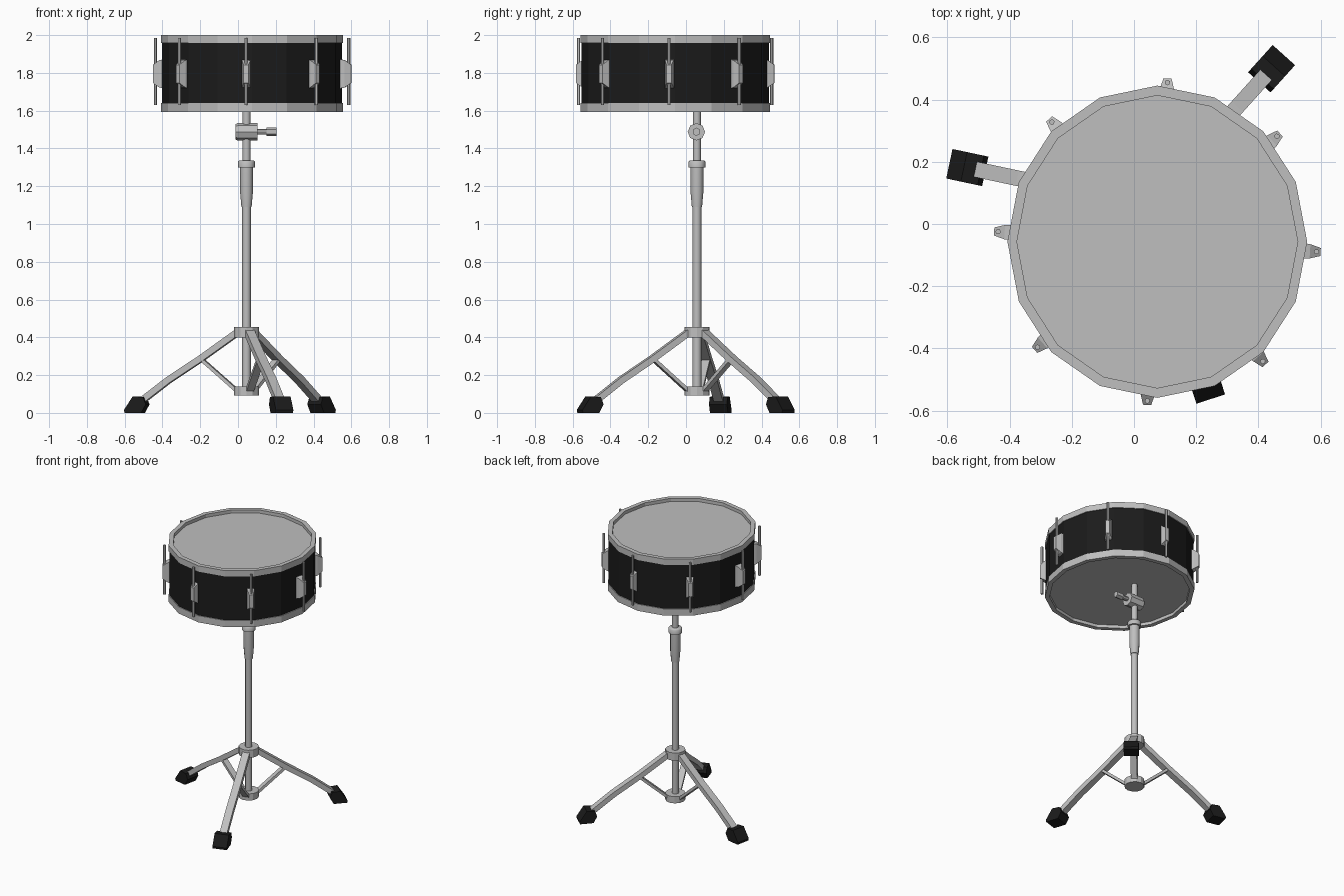
import bpy, bmesh, math
from mathutils import Vector, Matrix

if "Cube" in bpy.data.objects:
    bpy.data.objects.remove(bpy.data.objects["Cube"])


def material(name, v):
    m = bpy.data.materials.new(name)
    m.diffuse_color = (v, v, v, 1)
    m.use_nodes = True
    m.node_tree.nodes["Principled BSDF"].inputs["Base Color"].default_value = m.diffuse_color
    return m


METAL = material("light grey metal", 0.52)
BLACK = material("black", 0.011)

DRUM = Vector((0.075, -0.057, 0))    # drum axis
POLE = Vector((0.045, 0.058, 0))     # stand axis


def finish(name, bm, mat, matrix=Matrix(), smooth=False):
    bmesh.ops.recalc_face_normals(bm, faces=bm.faces)
    me = bpy.data.meshes.new(name)
    bm.to_mesh(me)
    bm.free()
    me.transform(matrix)
    me.materials.append(mat)
    for p in me.polygons:
        p.use_smooth = False
    ob = bpy.data.objects.new(name, me)
    bpy.context.collection.objects.link(ob)
    if smooth:
        bpy.ops.object.select_all(action='DESELECT')
        ob.select_set(True)
        bpy.context.view_layer.objects.active = ob
        bpy.ops.object.shade_smooth_by_angle(angle=math.radians(50))
    return ob


def lathe(name, profile, n, mat, matrix, scale=(1, 1), ring=False, smooth=False):
    """Spin (radius, z) points; ring closes the profile, otherwise cap the ends."""
    bm = bmesh.new()
    rows = []
    for r, z in profile:
        rows.append([bm.verts.new((r * scale[0] * math.cos(2 * math.pi * i / n),
                                   r * scale[1] * math.sin(2 * math.pi * i / n), z))
                     for i in range(n)])
    pairs = list(zip(rows, rows[1:]))
    if ring:
        pairs.append((rows[-1], rows[0]))
    else:
        bm.faces.new(rows[0])
        bm.faces.new(rows[-1])
    for a, b in pairs:
        for i in range(n):
            j = (i + 1) % n
            bm.faces.new((a[i], a[j], b[j], b[i]))
    return finish(name, bm, mat, matrix, smooth)


def prism(name, outline, width, mat, matrix):
    """Extrude an (r, z) side outline sideways, centred on y = 0."""
    bm = bmesh.new()
    a = [bm.verts.new((r, -width / 2, z)) for r, z in outline]
    b = [bm.verts.new((r, width / 2, z)) for r, z in outline]
    bm.faces.new(a)
    bm.faces.new(b)
    n = len(a)
    for i in range(n):
        j = (i + 1) % n
        bm.faces.new((a[i], a[j], b[j], b[i]))
    return finish(name, bm, mat, matrix)


def strip(path, thick):
    """Side outline of a bar of given thickness along a path."""
    up, down = [], []
    for i, p in enumerate(path):
        d = Vector(path[min(i + 1, len(path) - 1)]) - Vector(path[max(i - 1, 0)])
        nrm = Vector((-d.y, d.x)).normalized() * thick / 2
        up.append(tuple(Vector(p) + nrm))
        down.append(tuple(Vector(p) - nrm))
    return up + down[::-1]


# --- Drum: slightly oval, sixteen sided ---
at_drum = Matrix.Translation(DRUM)
OVAL = (0.482, 0.502)
lathe("drum_shell", [(0.988, 1.62), (0.988, 1.97)], 16, BLACK, at_drum, OVAL)
lathe("top_hoop", [(1, 1.958), (1, 2.0), (0.937, 2.0), (0.937, 1.958)], 16, METAL, at_drum, OVAL, ring=True)
lathe("bottom_hoop", [(1, 1.592), (1, 1.64), (0.937, 1.64), (0.937, 1.592)], 16, METAL, at_drum, OVAL, ring=True)
lathe("top_head", [(0.95, 1.968), (0.95, 1.977)], 16, METAL, at_drum, OVAL)
lathe("bottom_head", [(0.95, 1.614), (0.95, 1.623)], 16, METAL, at_drum, OVAL)

# --- Tension rods and tapered lugs ---
for k in range(8):
    turn = at_drum @ Matrix.Rotation(math.radians(-3.6 + 45 * k), 4, 'Z')
    lathe("tension_rod", [(0.009, 1.63), (0.009, 1.985)], 6, METAL,
          turn @ Matrix.Translation((0.513, 0, 0)))
    bm = bmesh.new()
    sections = [(0.455, 0.026, 0.08), (0.492, 0.023, 0.072), (0.526, 0.013, 0.048)]
    rows = [[bm.verts.new((r, sy * w, 1.795 + sz * h))
             for sy, sz in ((-1, -1), (1, -1), (1, 1), (-1, 1))] for r, w, h in sections]
    for a, b in zip(rows, rows[1:]):
        for i in range(4):
            j = (i + 1) % 4
            bm.faces.new((a[i], a[j], b[j], b[i]))
    bm.faces.new(rows[0])
    bm.faces.new(rows[-1])
    finish("lug", bm, METAL, turn)

# --- Stand column ---
at_pole = Matrix.Translation(POLE)
lathe("lower_tube", [(0.023, 0.1), (0.023, 1.15)], 12, METAL, at_pole, smooth=True)
lathe("upper_sleeve", [(0.027, 1.09), (0.034, 1.17), (0.034, 1.305)], 12, METAL, at_pole, smooth=True)
lathe("height_collar", [(0.045, 1.298), (0.045, 1.33), (0.038, 1.337)], 12, METAL, at_pole, smooth=True)
lathe("upper_rod", [(0.021, 1.32), (0.021, 1.618)], 12, METAL, at_pole, smooth=True)
lathe("leg_collar", [(0.066, 0.40), (0.066, 0.455)], 12, METAL, at_pole)
lathe("brace_collar", [(0.066, 0.092), (0.066, 0.14)], 12, METAL, at_pole)

# --- Tilt clamp with its side knob, lying along x ---
along_x = Matrix.Translation((0, POLE.y - 0.003, 1.488)) @ Matrix.Rotation(math.pi / 2, 4, 'Y')
lathe("tilt_clamp", [(0.04, -0.013), (0.046, -0.003), (0.046, 0.103)], 8, METAL, along_x)
lathe("clamp_screw", [(0.015, 0.09), (0.015, 0.16)], 8, METAL, along_x)
lathe("clamp_knob", [(0.022, 0.152), (0.022, 0.203)], 6, METAL, along_x)

# --- Three legs, braces and rubber feet ---
leg = strip([(0.04, 0.432), (0.25, 0.285), (0.42, 0.175), (0.585, 0.05)], 0.034)
brace = strip([(0.045, 0.112), (0.245, 0.285)], 0.018)
foot = [(0.56, 0), (0.65, 0), (0.653, 0.016), (0.605, 0.088), (0.55, 0.083), (0.535, 0.045)]
for k in range(3):
    turn = at_pole @ Matrix.Rotation(math.radians(48 + 120 * k), 4, 'Z')
    prism("leg", leg, 0.05, METAL, turn)
    prism("leg_brace", brace, 0.042, METAL, turn)
    prism("rubber_foot", foot, 0.097, BLACK, turn)
